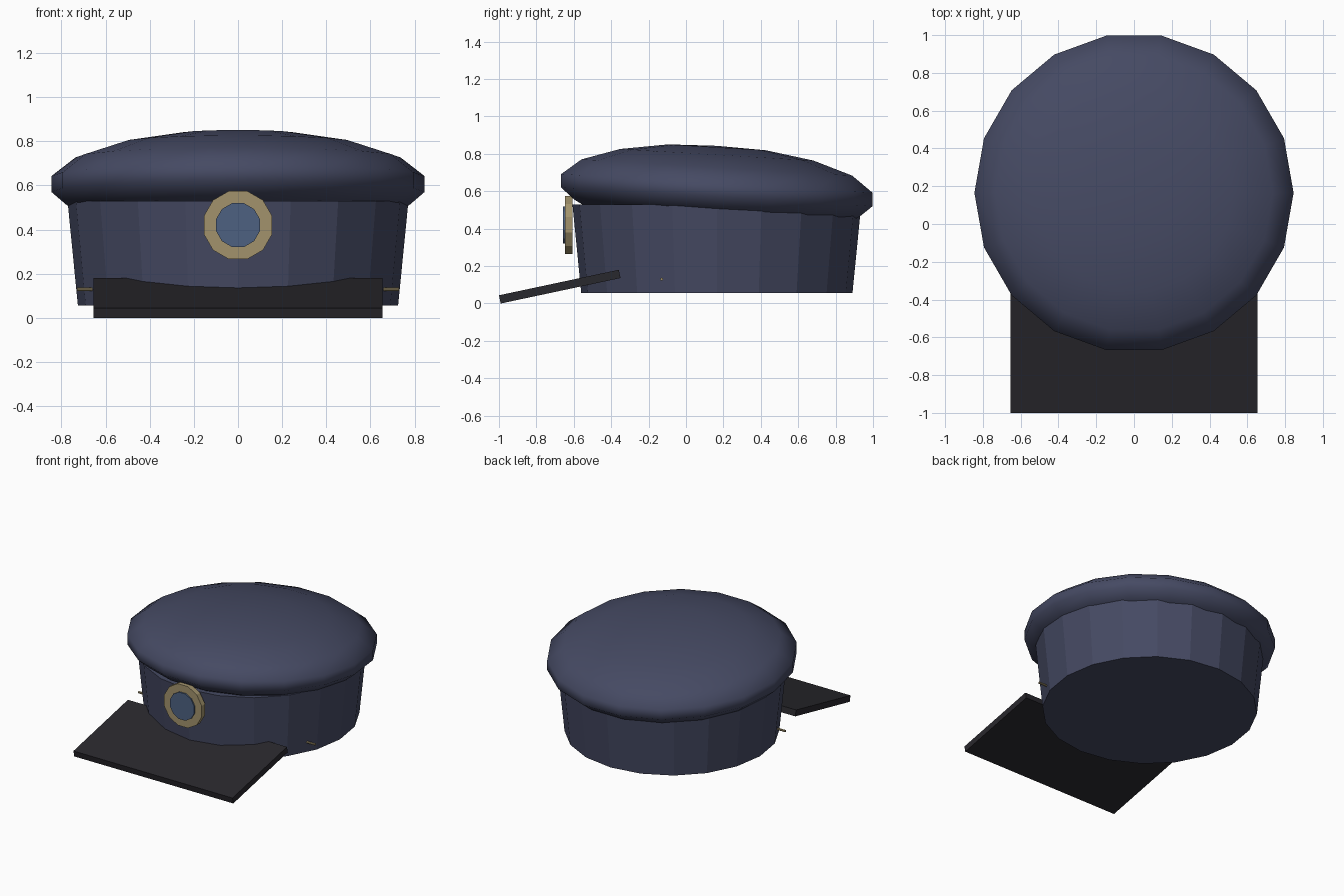
import bpy, bmesh
from math import cos, sin, pi, radians

if "Cube" in bpy.data.objects:
    bpy.data.objects.remove(bpy.data.objects["Cube"])

MID_Y = 0.165


def material(name, rgb):
    m = bpy.data.materials.new(name)
    m.diffuse_color = (*rgb, 1)
    m.use_nodes = True
    m.node_tree.nodes["Principled BSDF"].inputs["Base Color"].default_value = m.diffuse_color
    return m


navy = material("navy cloth", (0.060, 0.068, 0.125))
black = material("black leather", (0.022, 0.021, 0.026))
gold = material("dull gold", (0.36, 0.29, 0.15))
blue = material("badge blue", (0.075, 0.12, 0.22))


def lathe(name, profile, sides, mat, tilt=0.0):
    """Turn a (radius, z) profile about the hat axis, sheared by tilt along y."""
    bm = bmesh.new()
    rings = []
    for r, z in profile:
        count = 1 if r == 0 else sides
        ring = []
        for i in range(count):
            a = 2 * pi * i / sides
            y = r * sin(a)
            ring.append(bm.verts.new((r * cos(a), MID_Y + y, z - tilt * y)))
        rings.append(ring)
    for a, b in zip(rings, rings[1:]):
        for i in range(sides):
            j = (i + 1) % sides
            quad = [a[i % len(a)], a[j % len(a)], b[j % len(b)], b[i % len(b)]]
            bm.faces.new(list(dict.fromkeys(quad)))
    bmesh.ops.recalc_face_normals(bm, faces=bm.faces)
    mesh = bpy.data.meshes.new(name)
    bm.to_mesh(mesh)
    bm.free()
    mesh.materials.append(mat)
    ob = bpy.data.objects.new(name, mesh)
    bpy.context.collection.objects.link(ob)
    return ob


def cylinder(name, radius, depth, loc, rot, sides, mat, turn=0.0):
    bpy.ops.mesh.primitive_cylinder_add(vertices=sides, radius=radius, depth=depth,
                                        location=loc, rotation=rot)
    ob = bpy.context.object
    ob.name = name
    ob.data.materials.append(mat)
    if turn:
        c, s = cos(turn), sin(turn)
        for v in ob.data.vertices:
            v.co.x, v.co.y = c * v.co.x - s * v.co.y, s * v.co.x + c * v.co.y
    return ob


# Straight flared band, closed underneath
lathe("band", [(0, 0.055), (0.725, 0.055), (0.772, 0.53), (0, 0.53)], 20, navy)

# Soft domed crown, lower at the back
crown = lathe("crown", [(0, 0.47), (0.70, 0.47), (0.775, 0.51), (0.845, 0.57),
                        (0.845, 0.642), (0.735, 0.727), (0.525, 0.795),
                        (0.265, 0.835), (0, 0.843)], 18, navy, tilt=0.06)
for p in crown.data.polygons:
    p.use_smooth = True

# Flat sloping brim
bpy.ops.mesh.primitive_cube_add(size=1, location=(0, -0.675, 0.09),
                                rotation=(radians(12), 0, 0))
brim = bpy.context.object
brim.name = "brim"
brim.scale = (1.31, 0.655, 0.045)
brim.data.materials.append(black)

# Round front badge: gold backing with a blue disc
face_front = (radians(90), 0, 0)
cylinder("badge_rim", 0.16, 0.04, (0, -0.628, 0.42), face_front, 12, gold, pi / 12)
cylinder("badge_disc", 0.103, 0.03, (0, -0.643, 0.42), face_front, 12, blue, pi / 12)

# Small side pins at the ends of the brim
for side, label in ((-1, "left"), (1, "right")):
    cylinder("pin_" + label, 0.008, 0.10, (side * 0.678, -0.13, 0.13),
             (0, radians(90), 0), 8, gold)
